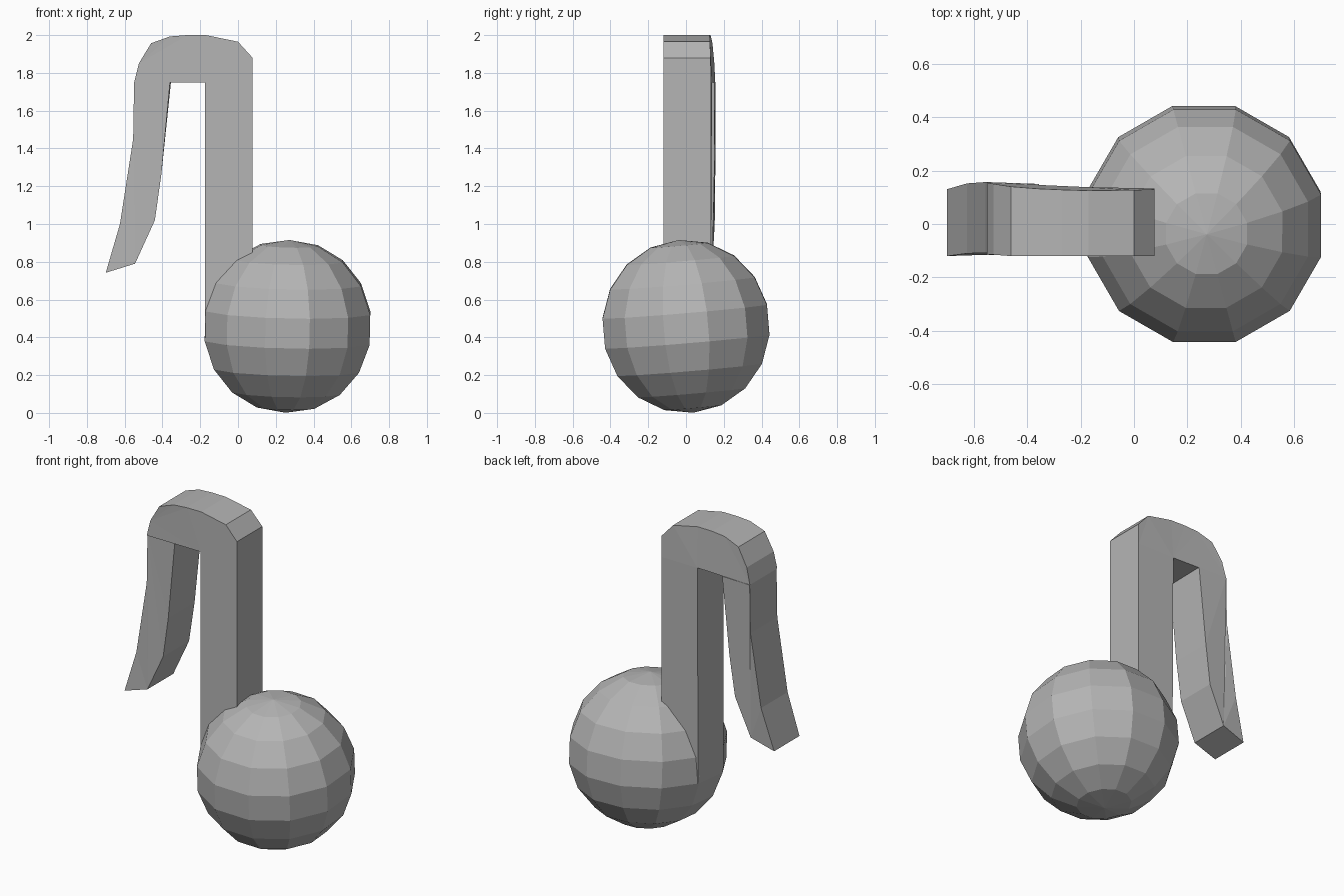
import bpy, bmesh, math

if "Cube" in bpy.data.objects:
    bpy.data.objects.remove(bpy.data.objects["Cube"])

grey = bpy.data.materials.new("mid_grey")
grey.diffuse_color = (0.46, 0.46, 0.46, 1)
grey.use_nodes = True
grey.node_tree.nodes["Principled BSDF"].inputs["Base Color"].default_value = grey.diffuse_color


def slab(name, points):
    """Closed slab from a side outline of (x, z, front y, back y[, front x])."""
    bm = bmesh.new()
    front = [bm.verts.new((p[4] if len(p) > 4 else p[0], p[2], p[1])) for p in points]
    back = [bm.verts.new((p[0], p[3], p[1])) for p in points]
    n = len(points)
    bm.faces.new(front)
    bm.faces.new(back[::-1])
    for i in range(n):
        j = (i + 1) % n
        bm.faces.new((front[j], front[i], back[i], back[j]))
    bmesh.ops.triangulate(bm, faces=[f for f in bm.faces if len(f.verts) > 4])
    bmesh.ops.recalc_face_normals(bm, faces=bm.faces[:])
    mesh = bpy.data.meshes.new(name)
    bm.to_mesh(mesh)
    bm.free()
    mesh.materials.append(grey)
    obj = bpy.data.objects.new(name, mesh)
    bpy.context.collection.objects.link(obj)
    return obj


# Low-poly round note head, tipped slightly forward
bpy.ops.mesh.primitive_uv_sphere_add(
    segments=12, ring_count=9, radius=0.459, location=(0.262, 0, 0.458),
    rotation=(math.radians(5), 0, math.radians(15)))
head = bpy.context.object
head.name = "note_head"
head.data.materials.append(grey)

# Square upright stem, sunk into the head
slab("stem", [(-0.175, 0.40, -0.12, 0.13), (0.077, 0.40, -0.12, 0.13),
              (0.077, 1.75, -0.12, 0.133), (-0.175, 1.75, -0.12, 0.138)])

# Rounded top bar, its back leaning out slightly toward the bottom
slab("top_arch", [(-0.55, 1.75, -0.115, 0.155), (-0.175, 1.75, -0.12, 0.138),
                  (0.077, 1.75, -0.12, 0.133), (0.077, 1.88, -0.12, 0.13),
                  (0.0, 1.965, -0.12, 0.127), (-0.17, 2.0, -0.12, 0.125),
                  (-0.27, 2.0, -0.12, 0.128), (-0.36, 1.993, -0.12, 0.132),
                  (-0.46, 1.957, -0.12, 0.14), (-0.525, 1.85, -0.115, 0.15)])

# Hanging flag, curving outward to an angled tip
slab("flag", [(-0.55, 1.75, -0.108, 0.157), (-0.555, 1.45, -0.108, 0.157),
              (-0.625, 1.0, -0.11, 0.152), (-0.70, 0.742, -0.12, 0.13),
              (-0.545, 0.79, -0.115, 0.14), (-0.44, 1.02, -0.11, 0.145),
              (-0.405, 1.27, -0.11, 0.15), (-0.355, 1.75, -0.11, 0.15, -0.36)])
